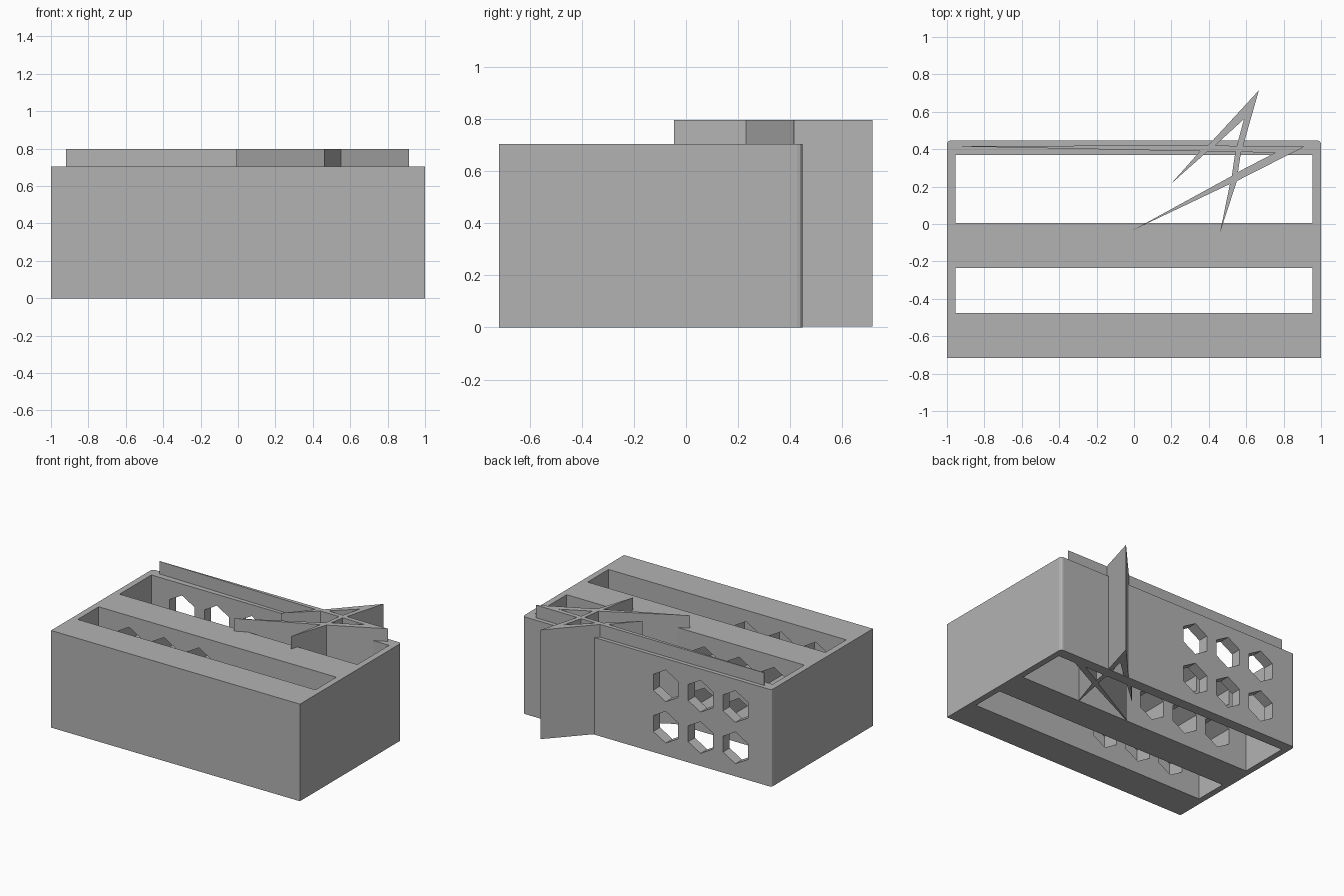
import bpy, bmesh, math
from mathutils import Matrix, Vector

old = bpy.data.objects.get("Cube")
if old:
    bpy.data.objects.remove(old, do_unlink=True)

grey = bpy.data.materials.new("plain grey")
grey.use_nodes = True
COLOUR = (0.45, 0.45, 0.45, 1)
grey.diffuse_color = COLOUR
grey.node_tree.nodes["Principled BSDF"].inputs["Base Color"].default_value = COLOUR


def add_object(name, bm):
    bmesh.ops.recalc_face_normals(bm, faces=bm.faces)
    mesh = bpy.data.meshes.new(name)
    bm.to_mesh(mesh)
    bm.free()
    mesh.materials.append(grey)
    obj = bpy.data.objects.new(name, mesh)
    bpy.context.collection.objects.link(obj)
    return obj


def box(name, low, high):
    low, high = Vector(low), Vector(high)
    bm = bmesh.new()
    bmesh.ops.create_cube(bm, size=1, matrix=Matrix.Translation((low + high) / 2)
                          @ Matrix.Diagonal((*(high - low), 1)))
    return add_object(name, bm)


def cut(target, cutters):
    for cutter in cutters:
        mod = target.modifiers.new("cut", 'BOOLEAN')
        mod.operation = 'DIFFERENCE'
        mod.solver = 'EXACT'
        mod.object = cutter
    bpy.ops.object.select_all(action='DESELECT')
    target.select_set(True)
    bpy.context.view_layer.objects.active = target
    bpy.ops.object.convert(target='MESH')


def extrude_outline(name, loops, z0, z1):
    """Flat outline with holes, raised into a solid."""
    curve = bpy.data.curves.new(name, 'CURVE')
    curve.dimensions = '2D'
    curve.fill_mode = 'BOTH'
    curve.extrude = (z1 - z0) / 2
    for loop in loops:
        spline = curve.splines.new('POLY')
        spline.points.add(len(loop) - 1)
        for point, (x, y) in zip(spline.points, loop):
            point.co = (x, y, 0, 1)
        spline.use_cyclic_u = True
    temp = bpy.data.objects.new(name + " outline", curve)
    bpy.context.collection.objects.link(temp)
    bpy.context.view_layer.update()
    bm = bmesh.new()
    bm.from_mesh(temp.to_mesh())
    temp.to_mesh_clear()
    bpy.data.objects.remove(temp, do_unlink=True)
    bmesh.ops.translate(bm, verts=bm.verts, vec=(0, 0, (z0 + z1) / 2))
    bmesh.ops.remove_doubles(bm, verts=bm.verts, dist=0.0005)
    for face in bm.faces:
        face.smooth = False
        face.material_index = 0
    return add_object(name, bm)


# Block with rounded rear corners
BACK, FRONT, TOP = 0.447, -0.717, 0.705
block = box("block", (-1, FRONT, 0), (1, BACK, TOP))
bm = bmesh.new()
bm.from_mesh(block.data)
corners = [e for e in bm.edges if all(v.co.y > 0 for v in e.verts)
           and abs(e.verts[0].co.z - e.verts[1].co.z) > 0.1]
bmesh.ops.bevel(bm, geom=corners, offset=0.02, segments=3, profile=0.5, affect='EDGES')
bm.to_mesh(block.data)
bm.free()

# Two long slots, open above and below
slots = [box("slot cutter", (-0.955, y0, -0.1), (0.955, y1, 0.9))
         for y0, y1 in ((0.005, 0.37), (-0.475, -0.235))]

# Six hexagonal bores entering from the back
bores = []
for x in (-0.71, -0.43, -0.15):
    for z in (0.207, 0.507):
        bm = bmesh.new()
        place = Matrix.Translation((x, 0, z)) @ Matrix.Rotation(math.pi / 2, 4, 'X')
        bmesh.ops.create_cone(bm, cap_ends=True, segments=6, radius1=0.115,
                              radius2=0.115, depth=1.2, matrix=place)
        bores.append(add_object("bore cutter", bm))

# Pointed star of crossing blades, with one long blade along the back wall
outline = [(0.668, 0.715), (0.583, 0.417), (0.914, 0.415), (0.55, 0.23),
           (0.46, -0.046), (0.513, 0.214), (-0.008, -0.034), (0.523, 0.257),
           (0.542, 0.387), (0.392, 0.387), (0.198, 0.215), (0.353, 0.389),
           (-0.92, 0.414), (-0.92, 0.417), (0.396, 0.42)]
upper_hole = [(0.588, 0.561), (0.433, 0.419), (0.55, 0.418)]
side_hole = [(0.754, 0.381), (0.572, 0.385), (0.556, 0.278)]
star = extrude_outline("star_blades", [outline, upper_hole, side_hole], 0.004, 0.797)

cut(block, slots + bores)
cut(star, bores)
for cutter in slots + bores:
    bpy.data.objects.remove(cutter, do_unlink=True)
